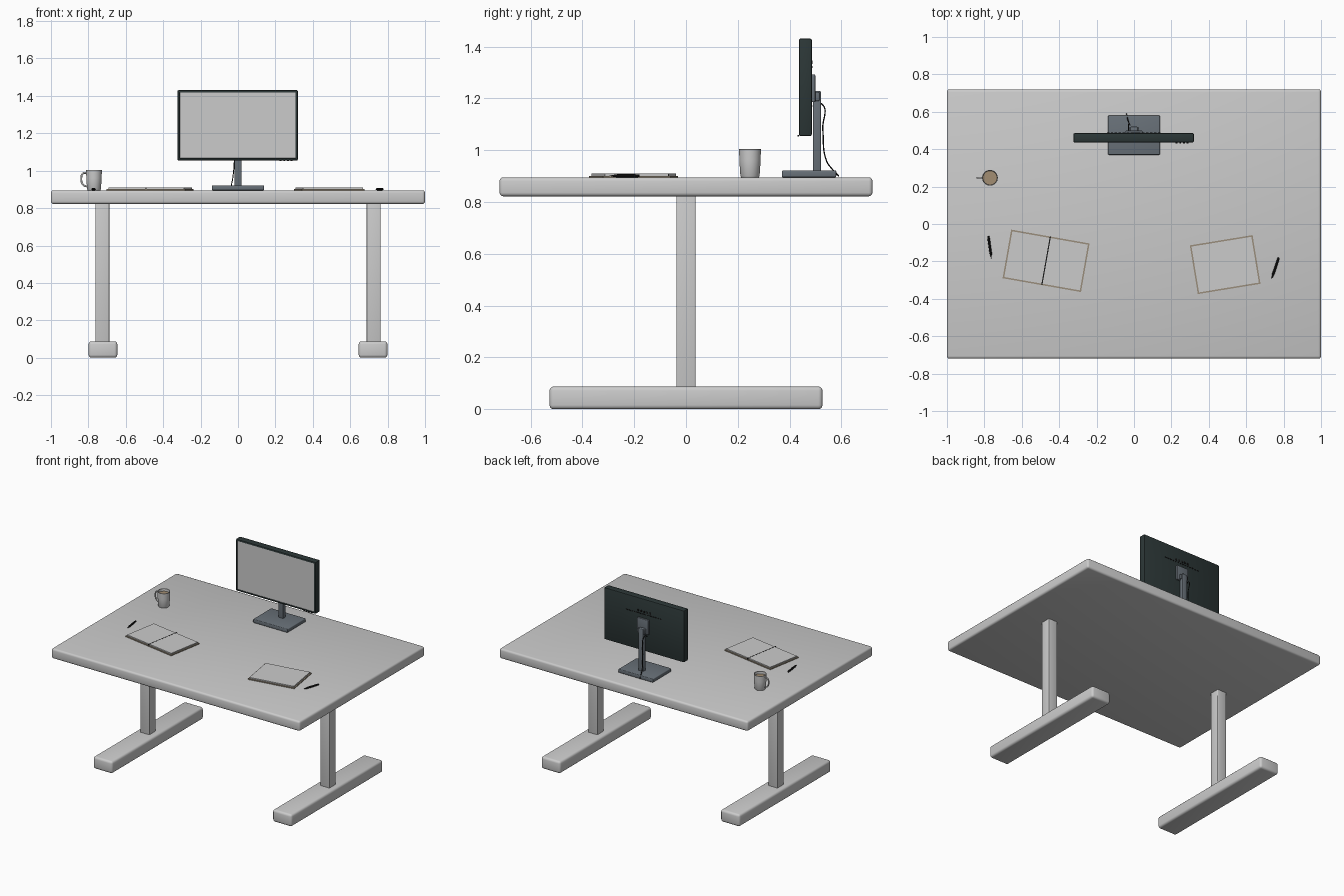
import bpy, bmesh, math
from mathutils import Vector, Matrix

if "Cube" in bpy.data.objects:
    bpy.data.objects.remove(bpy.data.objects["Cube"])


def mat(name, r, g, b):
    m = bpy.data.materials.new(name)
    m.diffuse_color = (r, g, b, 1)
    m.use_nodes = True
    m.node_tree.nodes["Principled BSDF"].inputs["Base Color"].default_value = m.diffuse_color
    return m


GREY = mat("light grey", 0.6, 0.6, 0.6)
CASE = mat("dark slate", 0.025, 0.038, 0.038)
STAND = mat("steel grey", 0.14, 0.165, 0.19)
BLACK = mat("black", 0.01, 0.01, 0.01)
TAN = mat("tan cover", 0.32, 0.27, 0.2)
COFFEE = mat("coffee", 0.36, 0.27, 0.17)


def smooth(ob):
    bpy.ops.object.select_all(action='DESELECT')
    ob.select_set(True)
    bpy.context.view_layer.objects.active = ob
    bpy.ops.object.shade_smooth_by_angle(angle=math.radians(35))


def finish(bm, name, m):
    me = bpy.data.meshes.new(name)
    bmesh.ops.recalc_face_normals(bm, faces=bm.faces)
    bm.to_mesh(me)
    bm.free()
    ob = bpy.data.objects.new(name, me)
    bpy.context.collection.objects.link(ob)
    me.materials.append(m)
    return ob


def box(name, x, y, z, m, bevel=0.0, turn=0.0, at=(0, 0)):
    """Box from (min, max) ranges, optionally rounded, turned about z and moved."""
    bm = bmesh.new()
    bmesh.ops.create_cube(bm, size=1)
    for v in bm.verts:
        v.co = [r[0] + (c + 0.5) * (r[1] - r[0]) for c, r in zip(v.co, (x, y, z))]
    if bevel:
        bmesh.ops.bevel(bm, geom=bm.edges[:], offset=bevel, segments=3,
                        profile=0.5, affect='EDGES')
    bm.transform(Matrix.Translation((*at, 0)) @ Matrix.Rotation(math.radians(turn), 4, 'Z'))
    ob = finish(bm, name, m)
    if bevel:
        smooth(ob)
    return ob


def lathe(name, profile, m, at, seg=32):
    """Surface of revolution about z from (radius, height) points."""
    bm = bmesh.new()
    vs = [bm.verts.new((r, 0, z)) for r, z in profile]
    es = [bm.edges.new(p) for p in zip(vs, vs[1:])]
    bmesh.ops.spin(bm, geom=vs + es, axis=(0, 0, 1), cent=(0, 0, 0),
                   angle=2 * math.pi, steps=seg)
    bmesh.ops.remove_doubles(bm, verts=bm.verts[:], dist=1e-5)
    bm.transform(Matrix.Translation(at))
    ob = finish(bm, name, m)
    smooth(ob)
    return ob


def tube(name, pts, radius, m):
    """Round tube through smoothed points."""
    cu = bpy.data.curves.new(name, 'CURVE')
    cu.dimensions = '3D'
    cu.bevel_depth = radius
    cu.bevel_resolution = 2
    cu.use_fill_caps = True
    sp = cu.splines.new('BEZIER')
    sp.bezier_points.add(len(pts) - 1)
    for b, p in zip(sp.bezier_points, pts):
        b.co = p
        b.handle_left_type = b.handle_right_type = 'AUTO'
    cu.materials.append(m)
    ob = bpy.data.objects.new(name, cu)
    bpy.context.collection.objects.link(ob)
    return ob


TOP = 0.895

# Desk
box("desk_top", (-1, 1), (-0.72, 0.72), (0.822, TOP), GREY, 0.014)
for side, s in (("left", -1), ("right", 1)):
    box(side + "_leg", (-0.037, 0.037), (-0.037, 0.037), (0.07, 0.83), GREY, 0.005, at=(s * 0.725, 0))
    box(side + "_foot", (-0.077, 0.077), (-0.527, 0.527), (0, 0.088), GREY, 0.016, at=(s * 0.722, 0))

# Monitor: case with the screen recessed into its front face
bm = bmesh.new()
bmesh.ops.create_cube(bm, size=1)
bm.transform(Matrix.Translation((-0.002, 0.461, 1.2425)) @ Matrix.Diagonal((0.644, 0.05, 0.377, 1)))
bmesh.ops.bevel(bm, geom=bm.edges[:], offset=0.007, segments=2, profile=0.5, affect='EDGES')
front = min(bm.faces, key=lambda f: f.calc_center_median().y)
bmesh.ops.inset_region(bm, faces=[front], thickness=0.007, depth=0)
bmesh.ops.inset_region(bm, faces=[front], thickness=0.001, depth=-0.003)
front.material_index = 1
monitor = finish(bm, "monitor_case", CASE)
monitor.data.materials.append(GREY)
smooth(monitor)
for i in range(4):
    box("monitor_button", (0.222 + i * 0.02, 0.232 + i * 0.02), (0.43, 0.437), (1.053, 1.058), BLACK)

# Rear vents
for i in range(14):
    x = -0.145 + i * 0.021
    box("vent_slot", (x, x + 0.013), (0.485, 0.489), (1.318, 1.324), BLACK)
for i in range(5):
    x = -0.06 + i * 0.025
    box("vent_slot", (x, x + 0.012), (0.485, 0.489), (1.332, 1.346), BLACK)

# Stand
box("stand_base", (-0.139, 0.139), (0.37, 0.58), (TOP, 0.922), STAND, 0.005)
box("stand_neck", (-0.019, 0.019), (0.49, 0.521), (0.915, 1.228), STAND, 0.005)
box("mount_plate", (-0.046, 0.046), (0.483, 0.499), (1.185, 1.292), STAND, 0.004)
box("mount_hinge", (-0.028, 0.028), (0.495, 0.515), (1.19, 1.225), STAND, 0.004)

# Cable
tube("cable", [(-0.03, 0.488, 1.17), (-0.03, 0.522, 1.18), (-0.02, 0.528, 1.08),
               (-0.028, 0.542, 0.96), (-0.035, 0.565, 0.926), (-0.04, 0.59, 0.9)], 0.0025, BLACK)

# Mug
MUG = (-0.77, 0.247)
lathe("mug", [(0, TOP), (0.034, TOP), (0.037, 0.9), (0.041, 0.96), (0.042, 1.003),
              (0.0405, 1.005), (0.038, 1.003), (0.037, 0.96), (0.034, 0.903), (0, 0.903)],
      GREY, (*MUG, 0))
lathe("coffee_surface", [(0, 0.985), (0.0377, 0.985)], COFFEE, (*MUG, 0))
tube("mug_handle", [(MUG[0] + dx, MUG[1], z) for dx, z in
                    ((-0.038, 0.988), (-0.058, 0.986), (-0.068, 0.957), (-0.058, 0.925), (-0.037, 0.915))],
     0.005, GREY)


# Notebooks: cover with pages on top
def notebook(name, w, d, at, turn, is_open):
    w, d = w / 2, d / 2
    box(name + "_cover", (-w, w), (-d, d), (TOP, TOP + 0.006), TAN, 0, turn, at)
    halves = ((-w + 0.008, -0.002), (0.002, w - 0.008)) if is_open else ((-w + 0.008, w - 0.008),)
    for xr in halves:
        box(name + "_pages", xr, (-d + 0.008, d - 0.008), (TOP + 0.005, TOP + 0.014), GREY, 0, turn, at)
    if is_open:
        box(name + "_spine", (-0.003, 0.003), (-d, d), (TOP + 0.004, TOP + 0.0145), BLACK, 0, turn, at)


notebook("open_notebook", 0.426, 0.264, (-0.47, -0.197), -10, True)
notebook("closed_notebook", 0.34, 0.264, (0.4875, -0.217), 9.3, False)


# Pens
def pen(name, a, b):
    z = TOP + 0.006
    a, b = Vector((*a, z)), Vector((*b, z))
    ob = lathe(name, [(0, 0), (0.0055, 0.001), (0.0065, 0.02), (0.0065, 0.09),
                      (0.005, 0.1), (0.001, 0.12), (0, 0.121)], BLACK, (0, 0, 0), 10)
    ob.matrix_world = Matrix.Translation(a) @ (b - a).to_track_quat('Z', 'Y').to_matrix().to_4x4()


pen("left_pen", (-0.779, -0.064), (-0.762, -0.187))
pen("right_pen", (0.774, -0.18), (0.737, -0.29))
